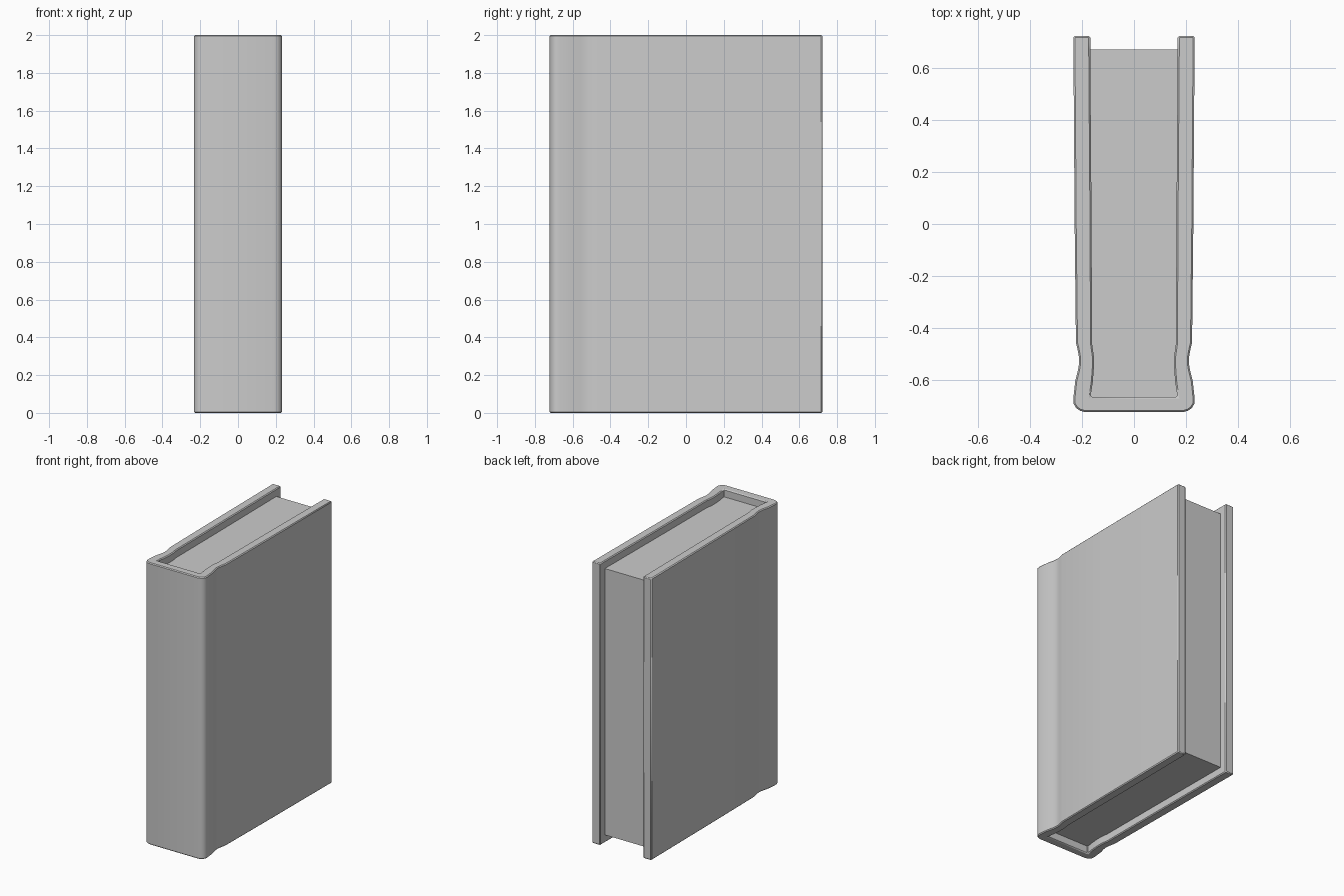
import bpy, bmesh, math

if "Cube" in bpy.data.objects:
    bpy.data.objects.remove(bpy.data.objects["Cube"])

# Right half of the cover outline, from the open edge down to the spine
OUTER = [(0.233, 0.722), (0.228, 0.0), (0.223, -0.455), (0.215, -0.49),
         (0.211, -0.515), (0.211, -0.535), (0.215, -0.56), (0.226, -0.605),
         (0.233, -0.67), (0.232, -0.69), (0.223, -0.706), (0.208, -0.717),
         (0.19, -0.722)]
# Right half of the cavity, from the spine up to the open edge
INNER = [(0.167, -0.664), (0.158, -0.605), (0.154, -0.55), (0.154, -0.51),
         (0.161, -0.46), (0.163, 0.0), (0.168, 0.67)]
TIP = [(0.168, 0.722)]


def mirrored(points):
    return [(-x, y) for x, y in reversed(points)]


def extrude_profile(name, points, z0, z1):
    bm = bmesh.new()
    face = bm.faces.new([bm.verts.new((x, y, z0)) for x, y in points])
    out = bmesh.ops.extrude_face_region(bm, geom=[face])
    verts = [g for g in out["geom"] if isinstance(g, bmesh.types.BMVert)]
    bmesh.ops.translate(bm, vec=(0, 0, z1 - z0), verts=verts)
    bmesh.ops.recalc_face_normals(bm, faces=bm.faces)
    mesh = bpy.data.meshes.new(name)
    bm.to_mesh(mesh)
    bm.free()
    obj = bpy.data.objects.new(name, mesh)
    bpy.context.collection.objects.link(obj)
    bpy.ops.object.select_all(action='DESELECT')
    obj.select_set(True)
    bpy.context.view_layer.objects.active = obj
    return obj


# Cover: two boards and a spine in one U-shaped shell with hinge grooves
half_inner = INNER + TIP
cover = extrude_profile(
    "cover", OUTER + mirrored(OUTER) + mirrored(half_inner)[0:] + half_inner, 0.0, 2.0)
bevel = cover.modifiers.new("soft_edges", 'BEVEL')
bevel.width = 0.006
bevel.segments = 1
bevel.limit_method = 'ANGLE'
bevel.angle_limit = math.radians(50)
bpy.ops.object.shade_smooth_by_angle(angle=math.radians(30))

# Page block: fills the cavity, set back from the cover on three sides
pages = extrude_profile("pages", INNER + mirrored(INNER), 0.055, 1.945)
bpy.ops.object.shade_smooth_by_angle(angle=math.radians(30))
